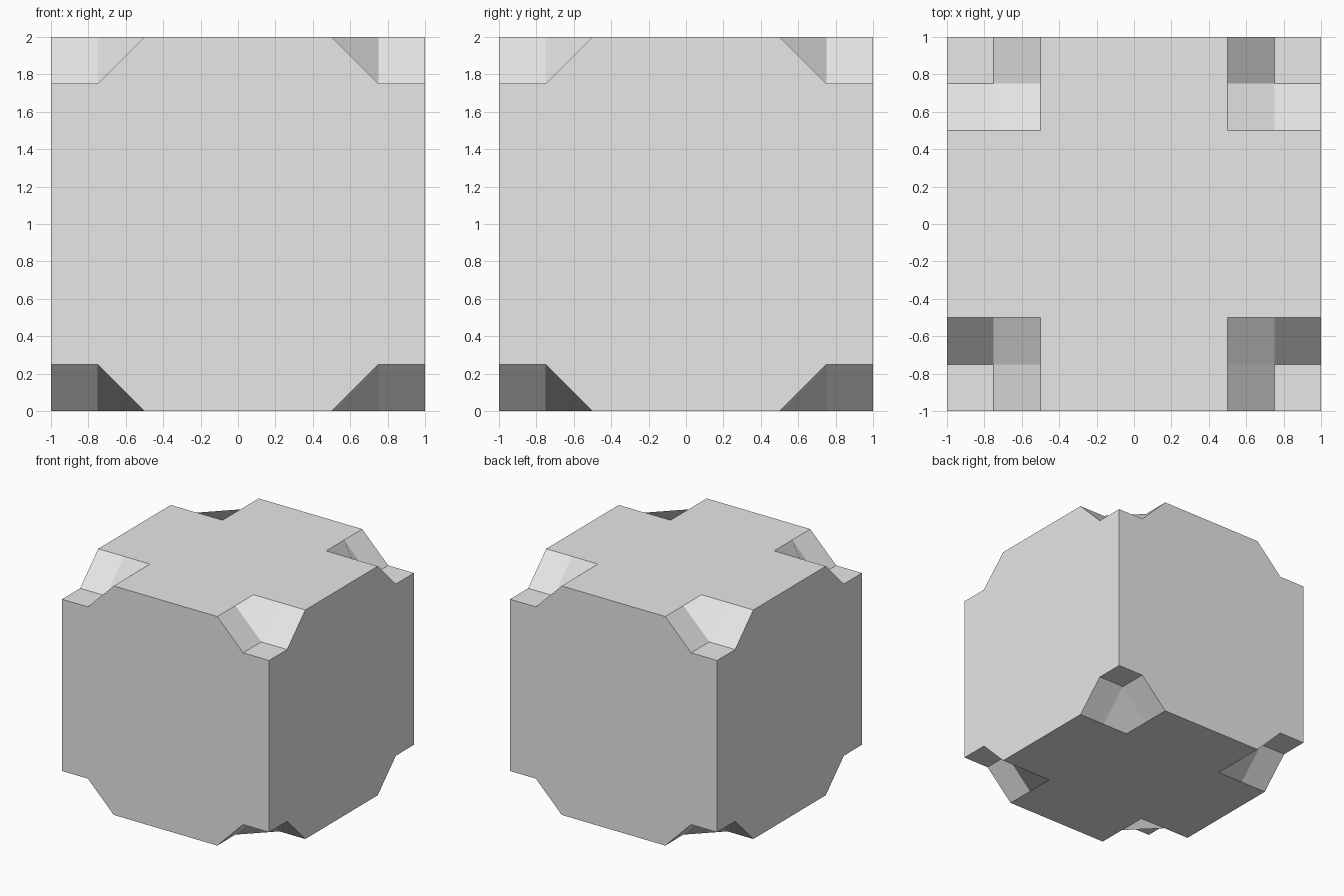
import bpy
import bmesh
from itertools import product
from mathutils import Vector

default = bpy.data.objects.get("Cube")
if default:
    bpy.data.objects.remove(default, do_unlink=True)

# Plain grey material
grey = bpy.data.materials.new("light grey")
grey.use_nodes = True
colour = (0.8, 0.8, 0.8, 1)
grey.diffuse_color = colour
grey.node_tree.nodes["Principled BSDF"].inputs["Base Color"].default_value = colour

# Notch sizes, measured from the block's centre
R, M, I = 1.0, 0.75, 0.5

# One octant: two side walls, the cross-shaped cap and the stepped corner notch
wall = [(0, 0), (R, 0), (R, M), (M, M), (I, R), (0, R)]
cap = [(0, 0), (I, 0), (R, 0), (R, I), (M, I), (I, I), (I, M), (I, R), (0, R)]
octant = [
    [(a, R, z) for a, z in reversed(wall)],
    [(R, a, z) for a, z in wall],
    [(x, y, R) for x, y in cap if (x, y) != (I, 0)],
    [(M, M, M), (R, M, M), (R, R, M), (M, R, M)],     # notch floor
    [(I, M, R), (M, M, M), (M, R, M), (I, R, R)],     # slope along y
    [(M, I, R), (R, I, R), (R, M, M), (M, M, M)],     # slope along x
    [(M, I, R), (M, M, M), (I, M, R), (I, I, R)],     # inner corner
]

# Reflect the octant into all eight corners
bm = bmesh.new()
for sx, sy, sz in product((1, -1), repeat=3):
    for face in octant:
        pts = [Vector((x * sx, y * sy, z * sz + R)) for x, y, z in face]
        if sx * sy * sz < 0:
            pts = pts[:1] + pts[:0:-1]
        bm.faces.new([bm.verts.new(p) for p in pts])
bmesh.ops.remove_doubles(bm, verts=bm.verts[:], dist=0.001)

# Join the mirrored pieces into whole walls and caps
centre = Vector((0, 0, R))
seams = [e for e in bm.edges if len(e.link_faces) == 2
         and any(abs((v - centre)[i]) < 0.001 for i in range(3)
                 for v in [e.verts[0].co])
         and e.calc_face_angle() < 0.01]
bmesh.ops.dissolve_edges(bm, edges=seams, use_verts=True)

mesh = bpy.data.meshes.new("notched_block")
bm.to_mesh(mesh)
bm.free()
mesh.materials.append(grey)
block = bpy.data.objects.new("notched_block", mesh)
bpy.context.collection.objects.link(block)
